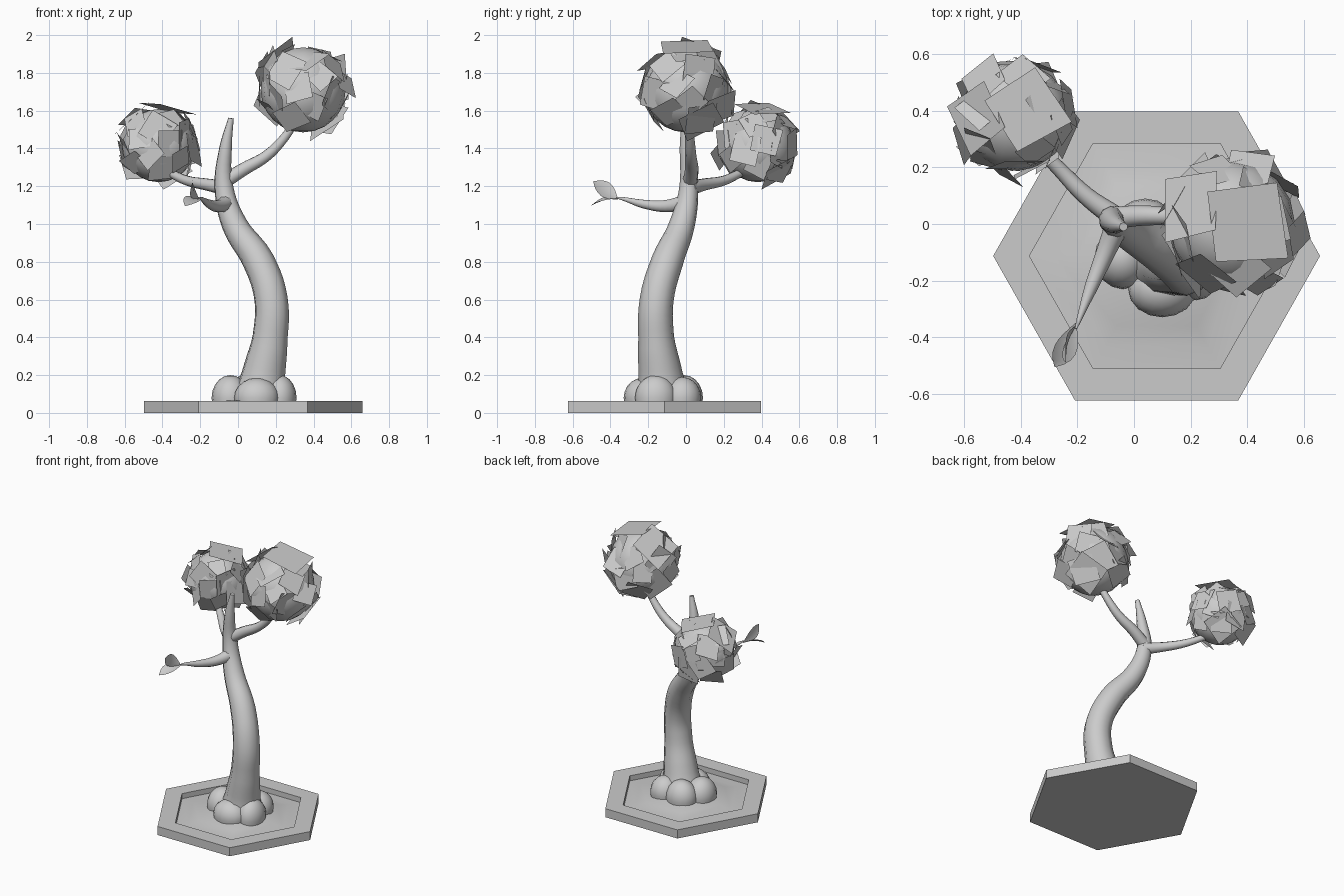
import bpy, bmesh, math, random
from mathutils import Vector, Matrix, Quaternion

old = bpy.data.objects.get("Cube")
if old:
    bpy.data.objects.remove(old)
random.seed(11)

grey = bpy.data.materials.new("plain grey")
grey.use_nodes = True
grey.diffuse_color = (0.6, 0.6, 0.6, 1)
grey.node_tree.nodes["Principled BSDF"].inputs["Base Color"].default_value = (0.6, 0.6, 0.6, 1)


def finish(name, bm, smooth=None):
    me = bpy.data.meshes.new(name)
    bm.to_mesh(me)
    bm.free()
    me.materials.append(grey)
    ob = bpy.data.objects.new(name, me)
    bpy.context.collection.objects.link(ob)
    if smooth:
        activate(ob)
        bpy.ops.object.shade_smooth_by_angle(angle=math.radians(smooth))
    return ob


def activate(ob):
    bpy.ops.object.select_all(action='DESELECT')
    ob.select_set(True)
    bpy.context.view_layer.objects.active = ob


def limb(name, points):
    """Tapered round limb through (x, y, z, radius) points."""
    cu = bpy.data.curves.new(name, 'CURVE')
    cu.dimensions = '3D'
    cu.bevel_depth = 1
    cu.bevel_resolution = 3
    cu.resolution_u = 5
    cu.use_fill_caps = True
    sp = cu.splines.new('BEZIER')
    sp.bezier_points.add(len(points) - 1)
    for bp, (x, y, z, r) in zip(sp.bezier_points, points):
        bp.co = (x, y, z)
        bp.radius = r
        bp.handle_left_type = bp.handle_right_type = 'AUTO'
    cu.materials.append(grey)
    ob = bpy.data.objects.new(name, cu)
    bpy.context.collection.objects.link(ob)
    activate(ob)
    bpy.ops.object.convert(target='MESH')
    bpy.ops.object.shade_smooth_by_angle(angle=math.radians(50))


# Hexagonal tray with a sunken bed that rises into a soft mound
CX, CY = 0.08, -0.113


def hexagon(bm, r, z):
    return [bm.verts.new((CX + r * math.cos(i * math.pi / 3),
                          CY + 1.02 * r * math.sin(i * math.pi / 3), z)) for i in range(6)]


bm = bmesh.new()
rings = [hexagon(bm, r, z) for r, z in ((0.578, 0), (0.578, 0.062), (0.45, 0.062), (0.45, 0.025))]
bm.faces.new(rings[0][::-1])
for a, b in zip(rings, rings[1:]):
    for i in range(6):
        j = (i + 1) % 6
        bm.faces.new((a[i], a[j], b[j], b[i]))
finish("tray", bm)

bm = bmesh.new()
bed = [hexagon(bm, r, z) for r, z in ((0.45, 0.025), (0.36, 0.03), (0.28, 0.045), (0.2, 0.065))]
for a, b in zip(bed, bed[1:]):
    for i in range(6):
        j = (i + 1) % 6
        bm.faces.new((a[i], a[j], b[j], b[i]))
bm.faces.new(bed[-1])
finish("soil_bed", bm, 60)

# Swollen roots
for i, (x, y, rx, ry, top) in enumerate((
        (-0.04, -0.12, 0.10, 0.11, 0.20), (0.10, -0.23, 0.12, 0.10, 0.185),
        (0.22, -0.16, 0.09, 0.11, 0.20), (0.18, -0.02, 0.10, 0.10, 0.19),
        (0.04, -0.01, 0.11, 0.10, 0.20))):
    bm = bmesh.new()
    bmesh.ops.create_uvsphere(bm, u_segments=16, v_segments=10, radius=1,
                              matrix=Matrix.Translation((x, y, 0.08)) @ Matrix.Diagonal((rx, ry, top - 0.08, 1)))
    bmesh.ops.delete(bm, geom=[v for v in bm.verts if v.co.z < 0.03], context='VERTS')
    finish("root_%d" % (i + 1), bm, 80)

# Trunk and branches
limb("trunk", [(0.11, -0.12, 0.05, 0.15), (0.135, -0.135, 0.2, 0.118), (0.17, -0.158, 0.4, 0.095),
               (0.175, -0.155, 0.6, 0.09), (0.11, -0.1, 0.8, 0.085), (-0.02, -0.02, 1.0, 0.068),
               (-0.075, 0.015, 1.2, 0.05), (-0.066, 0.0, 1.4, 0.034), (-0.037, -0.01, 1.56, 0.015)])
limb("right_foliage_branch", [(-0.06, 0.02, 1.19, 0.04), (-0.17, 0.1, 1.21, 0.032),
                              (-0.27, 0.2, 1.23, 0.026), (-0.38, 0.31, 1.28, 0.02)])
limb("left_foliage_branch", [(-0.08, 0.02, 1.22, 0.04), (0.03, 0.03, 1.29, 0.036),
                             (0.15, 0.025, 1.36, 0.03), (0.24, 0.02, 1.45, 0.025), (0.31, 0.01, 1.55, 0.02)])
limb("leaf_branch", [(-0.05, 0.02, 1.12, 0.045), (-0.1, -0.1, 1.095, 0.034), (-0.15, -0.22, 1.105, 0.024),
                     (-0.195, -0.34, 1.135, 0.009), (-0.205, -0.37, 1.14, 0.004)])


# Two thin cupped leaves at the end of the lower branch
def leaf(name, base, tip, side, width):
    base, tip, side = Vector(base), Vector(tip), Vector(side).normalized()
    normal = (tip - base).cross(side).normalized()
    bm = bmesh.new()
    rows = []
    for i in range(8):
        t = i / 7
        w = width * max(0.04, math.sin(math.pi * t ** 1.2) ** 0.8 if t < 1 else 0)
        mid = base.lerp(tip, t) + normal * 0.012 * math.sin(math.pi * t)
        rows.append([bm.verts.new(mid + side * w * s + normal * 0.25 * w * abs(s)) for s in (-1, 0, 1)])
    for a, b in zip(rows, rows[1:]):
        for i in range(2):
            bm.faces.new((a[i], a[i + 1], b[i + 1], b[i]))
    finish(name, bm, 60)


leaf("upper_leaf", (-0.205, -0.36, 1.13), (-0.24, -0.49, 1.225), (0.15, 0.55, 0.8), 0.042)
leaf("lower_leaf", (-0.205, -0.35, 1.135), (-0.28, -0.505, 1.095), (0.85, -0.4, -0.3), 0.042)


# Foliage: a round core wrapped in flat tilted cards
def card(bm, direction, dist, size, spin, tilt=(0, 0, 0)):
    d = Vector(direction).normalized()
    n = (d + Vector(tilt)).normalized()
    q = n.to_track_quat('Z', 'Y') @ Quaternion((0, 0, 1), spin)
    corners = [(-1, -1), (1, -0.9), (0.95, 1), (-0.9, 0.95)]
    bm.faces.new([bm.verts.new(d * dist + q @ Vector((x * size / 2, y * size / 2, 0))) for x, y in corners])


def foliage(name, centre, scale, turn):
    place = Matrix.Translation(centre) @ Matrix.Rotation(turn, 4, 'Z') @ Matrix.Scale(scale, 4)
    bm = bmesh.new()
    bmesh.ops.create_uvsphere(bm, u_segments=16, v_segments=12, radius=0.225)
    bm.transform(place)
    finish(name + "_core", bm, 60)
    bm = bmesh.new()
    # Large outer cards
    card(bm, (-0.55, 0.25, 0.65), 0.235, 0.24, 0.5)
    card(bm, (0.25, 0, 1), 0.235, 0.27, 0.1)
    card(bm, (0.5, 0.3, -0.65), 0.225, 0.22, 0.7)
    # Smaller cards spread evenly over the ball
    count = 30
    for i in range(count):
        z = 0.85 - 1.55 * (i + 0.5) / count
        a = i * math.pi * (3 - math.sqrt(5))
        r = math.sqrt(1 - z * z)
        tilt = [random.uniform(-0.4, 0.4) for _ in range(3)]
        card(bm, (r * math.cos(a), r * math.sin(a), z), random.uniform(0.215, 0.235),
             random.uniform(0.13, 0.19), random.uniform(0, 3), tilt)
    bm.transform(place)
    finish(name + "_cards", bm)


foliage("left_foliage", (0.345, 0.0, 1.71), 1.0, 0)
foliage("right_foliage", (-0.42, 0.38, 1.415), 0.86, 0.45)
